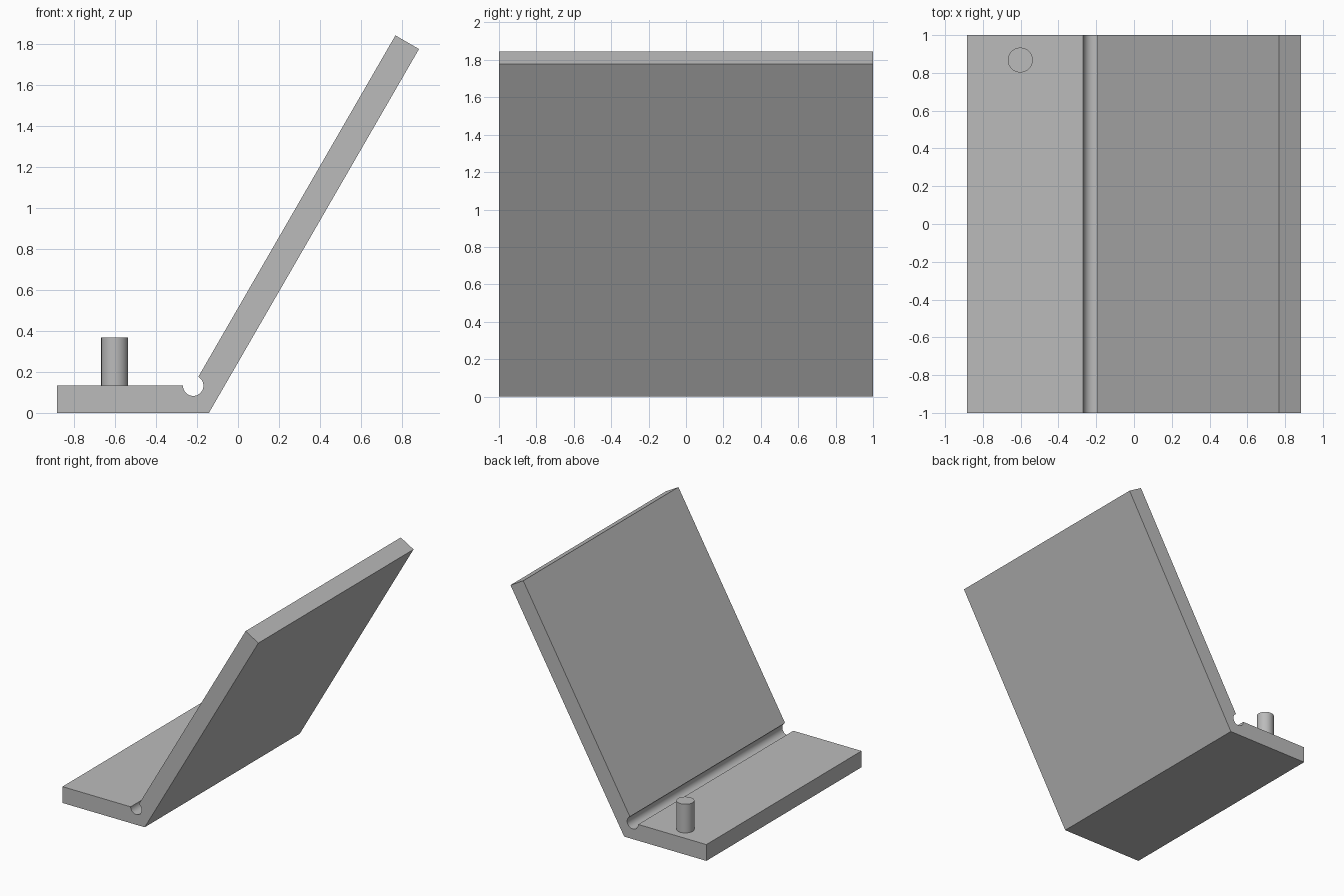
import bpy, bmesh
from math import radians, sin, cos
from mathutils import Vector

cube = bpy.data.objects.get("Cube")
if cube:
    bpy.data.objects.remove(cube, do_unlink=True)

grey = bpy.data.materials.new("plain_grey")
grey.use_nodes = True
colour = (0.5, 0.5, 0.5, 1)
grey.diffuse_color = colour
grey.node_tree.nodes["Principled BSDF"].inputs["Base Color"].default_value = colour


def extruded(name, outline, offset):
    """Solid made by sweeping a closed outline along an offset."""
    bm = bmesh.new()
    face = bm.faces.new([bm.verts.new(p) for p in outline])
    swept = bmesh.ops.extrude_face_region(bm, geom=[face], use_keep_orig=True)
    moved = [g for g in swept["geom"] if isinstance(g, bmesh.types.BMVert)]
    bmesh.ops.translate(bm, verts=moved, vec=offset)
    bmesh.ops.recalc_face_normals(bm, faces=bm.faces)
    mesh = bpy.data.meshes.new(name)
    bm.to_mesh(mesh)
    bm.free()
    mesh.materials.append(grey)
    obj = bpy.data.objects.new(name, mesh)
    bpy.context.collection.objects.link(obj)
    bpy.ops.object.select_all(action='DESELECT')
    obj.select_set(True)
    bpy.context.view_layer.objects.active = obj
    bpy.ops.object.shade_smooth_by_angle(angle=radians(30))
    return obj


# Bent plate: flat foot and leaning panel, with a round relief groove in the bend
thick, left, heel, tilt = 0.133, -0.884, -0.142, radians(60)
groove_radius, length = 0.05, 2.052
lean = Vector((cos(tilt), 0, sin(tilt)))
across = Vector((-sin(tilt), 0, cos(tilt))) * thick
outer = Vector((heel, 0, 0))
bend = Vector((heel - thick * (1 - cos(tilt)) / sin(tilt)
               , 0, thick))
steps = 24
groove = []
for i in range(steps + 1):
    a = tilt - radians(240) * i / steps
    groove.append(bend + Vector((cos(a), 0, sin(a))) * groove_radius)
profile = [Vector((left, 0, 0)), outer, outer + lean * length,
           outer + lean * length + across] + groove + [Vector((left, 0, thick))]
extruded("bent_stand_plate", [p + Vector((0, -1, 0)) for p in profile], (0, 2, 0))

# Upright round peg on the foot
sides, radius = 48, 0.066
ring = [Vector((-0.602 + radius * cos(radians(360 * i / sides)),
                0.868 + radius * sin(radians(360 * i / sides)), thick - 0.01))
        for i in range(sides)]
extruded("peg", ring, (0, 0, 0.244))
